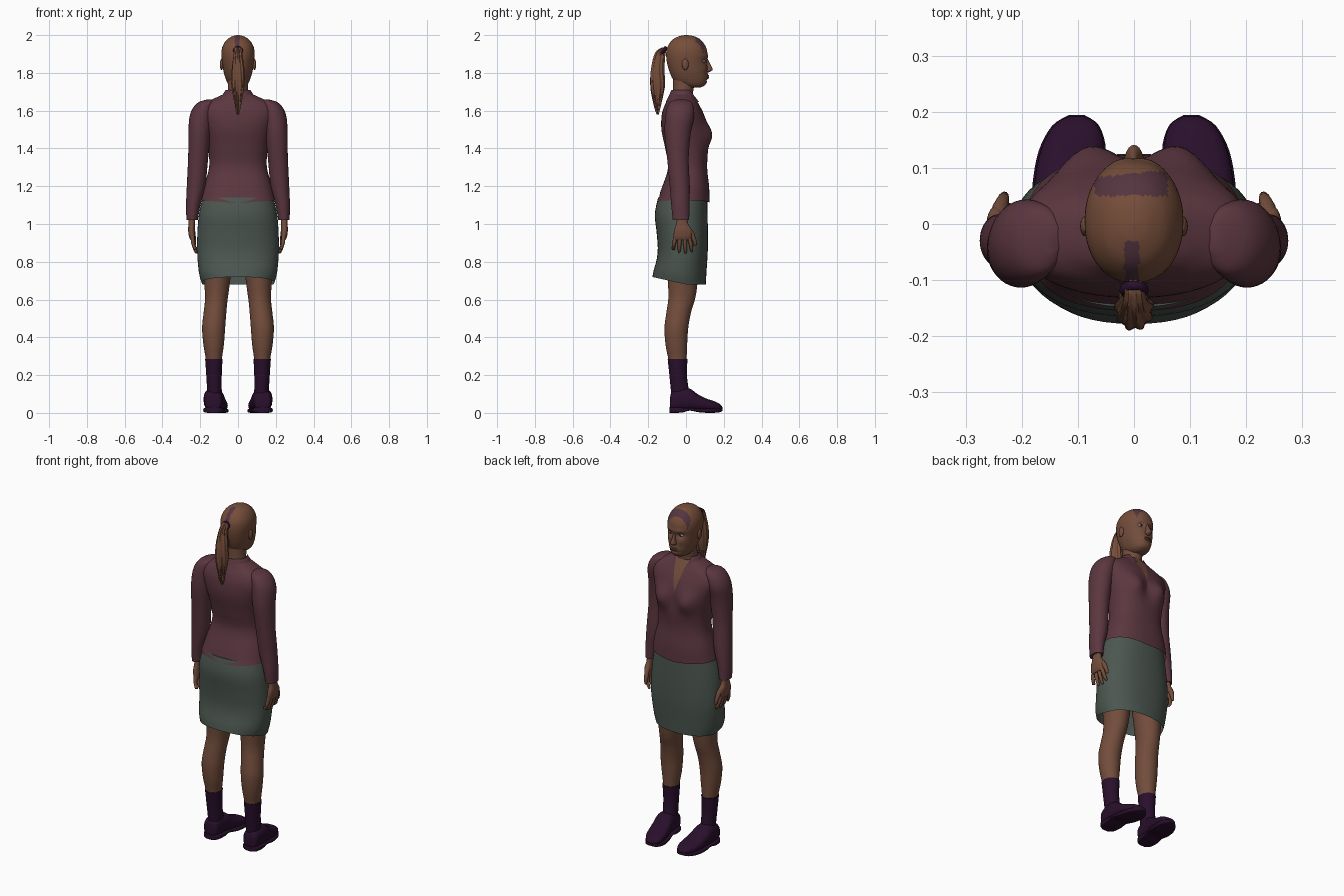
import bpy, bmesh, math, random
from mathutils import Vector

random.seed(4)
if "Cube" in bpy.data.objects:
    bpy.data.objects.remove(bpy.data.objects["Cube"])


def material(name, r, g, b):
    m = bpy.data.materials.new(name)
    m.use_nodes = True
    m.diffuse_color = (r, g, b, 1)
    bsdf = m.node_tree.nodes["Principled BSDF"]
    bsdf.inputs["Base Color"].default_value = (r, g, b, 1)
    bsdf.inputs["Roughness"].default_value = 0.8
    return m


skin = material("warm brown skin", 0.17, 0.074, 0.045)
hair = material("brown hair", 0.18, 0.075, 0.042)
plum = material("plum hair streak", 0.09, 0.035, 0.05)
wine = material("wine jacket", 0.105, 0.037, 0.05)
grey = material("grey green skirt", 0.072, 0.094, 0.08)
dark = material("dark purple leather", 0.022, 0.005, 0.025)
white = material("eye white", 0.35, 0.3, 0.27)


def finish(name, bm, mats, rule=None):
    bmesh.ops.recalc_face_normals(bm, faces=bm.faces)
    bm.normal_update()
    for f in bm.faces:
        f.smooth = True
        if rule:
            f.material_index = rule(f.calc_center_median(), f.normal)
    mesh = bpy.data.meshes.new(name)
    bm.to_mesh(mesh)
    bm.free()
    mesh.set_sharp_from_angle(angle=math.radians(50))
    for m in mats:
        mesh.materials.append(m)
    ob = bpy.data.objects.new(name, mesh)
    bpy.context.collection.objects.link(ob)
    return ob


def smooth_rows(rows, steps):
    """Catmull-Rom interpolation between the cross-sections."""
    out, n = [], len(rows)
    for i in range(n - 1):
        quad = [rows[max(i - 1, 0)], rows[i], rows[i + 1], rows[min(i + 2, n - 1)]]
        for k in range(steps):
            t = k / steps
            out.append([0.5 * (2 * b + (c - a) * t + (2*a - 5*b + 4*c - d) * t*t
                               + (3*b - a - 3*c + d) * t**3) for a, b, c, d in zip(*quad)])
    return out + [list(rows[-1])]


def loft(name, rows, mats, side=1, along="z", p=2.0, seg=40, steps=4,
         shape=None, caps=(True, True), cuts=(), rule=None, drop=None):
    """Rows are: position, x centre, x half width, low and high of the other axis."""
    bm, rings = bmesh.new(), []
    for t, cx, w, lo, hi in smooth_rows(rows, steps):
        ring = []
        for i in range(seg):
            a = math.tau * i / seg
            c, s = math.cos(a), math.sin(a)
            x = cx + w * math.copysign(abs(c) ** (2 / p), c)
            o = (lo + hi) / 2 + (hi - lo) / 2 * math.copysign(abs(s) ** (2 / p), s)
            v = Vector((x, o, t) if along == "z" else (x, t, o))
            if shape:
                v = shape(v, a)
            ring.append(bm.verts.new((v.x * side, v.y, v.z)))
        rings.append(ring)
    for r, q in zip(rings, rings[1:]):
        for i in range(seg):
            j = (i + 1) % seg
            bm.faces.new((r[i], r[j], q[j], q[i]))
    for on, ring in zip(caps, (rings[0], rings[-1])):
        if on:
            bm.faces.new(ring)
    for co, no in cuts:
        bmesh.ops.bisect_plane(bm, geom=bm.verts[:] + bm.edges[:] + bm.faces[:],
                               plane_co=co, plane_no=no, dist=1e-5)
    if drop:
        gone = [f for f in bm.faces if drop(f.calc_center_median())]
        bmesh.ops.delete(bm, geom=gone, context="FACES")
    return finish(name, bm, mats, rule)


def ball(name, loc, size, mat):
    bm = bmesh.new()
    bmesh.ops.create_uvsphere(bm, u_segments=20, v_segments=12, radius=1)
    bmesh.ops.scale(bm, vec=size, verts=bm.verts)
    bmesh.ops.translate(bm, vec=loc, verts=bm.verts)
    return finish(name, bm, [mat])


def tube(name, pts, radii, mat):
    cu = bpy.data.curves.new(name, "CURVE")
    cu.dimensions, cu.bevel_depth, cu.bevel_resolution = "3D", 1, 3
    cu.use_fill_caps = True
    sp = cu.splines.new("POLY")
    sp.points.add(len(pts) - 1)
    for q, co, r in zip(sp.points, pts, radii):
        q.co, q.radius = (*co, 1), r
    cu.materials.append(mat)
    bpy.context.collection.objects.link(bpy.data.objects.new(name, cu))


def bump(v, x, z, rx, rz):
    return math.exp(-((abs(v.x) - x) / rx) ** 2 - ((v.z - z) / rz) ** 2)


# Jacket body with bust and an open neckline
def jacket_shape(v, a):
    if v.y > 0:
        v.y += 0.028 * bump(v, 0.085, 1.47, 0.05, 0.06) - 0.01 * bump(v, 0, 1.47, 0.03, 0.06)
    if v.z < 1.16:
        v.z -= 0.015 * (1 - min(abs(v.x) / 0.19, 1))
    return v


def in_neckline(c):
    return c.y > 0 and abs(c.x) < (c.z - 1.52) * 0.26


neck_cuts = [((0, 0, 1.52), (s, 0, -0.26)) for s in (1, -1)]
loft("jacket_body", [
    (1.125, 0, .197, -.155, .125), (1.2, 0, .18, -.125, .122), (1.3, 0, .153, -.095, .112),
    (1.4, 0, .158, -.11, .117), (1.5, 0, .18, -.13, .118), (1.58, 0, .205, -.128, .095),
    (1.63, 0, .19, -.112, .07), (1.665, 0, .125, -.092, .05), (1.69, 0, .07, -.078, .036)],
    [wine, skin], p=2.4, seg=64, steps=6, shape=jacket_shape, caps=(False, True),
    cuts=neck_cuts, rule=lambda c, n: int(in_neckline(c)))
loft("jacket_collar", [(1.645, 0, .115, -.108, .073), (1.68, 0, .085, -.09, .052),
                       (1.708, 0, .066, -.078, .038), (1.7, 0, .061, -.073, .034)],
     [wine], seg=48, caps=(False, False), cuts=neck_cuts, drop=in_neckline)


# Skirt, with the hem a little higher at the back
def skirt_shape(v, a):
    if v.z < 0.8:
        v.z += 0.04 * max(-v.y, 0) / 0.18 * (0.8 - v.z) / 0.12
    return v


loft("skirt", [(.68, 0, .192, -.178, .105), (.74, 0, .207, -.17, .108),
               (.85, 0, .216, -.15, .115), (.95, 0, .215, -.155, .116),
               (1.05, 0, .207, -.165, .114), (1.14, 0, .188, -.148, .112)],
     [grey], p=2.3, seg=56, shape=skirt_shape, caps=(False, True))

# Limbs, hands and shoes on both sides
for side, word in ((1, "left"), (-1, "right")):
    loft(word + "_sleeve", [
        (1.022, .243, .030, -.07, .017), (1.1, .237, .038, -.078, .018),
        (1.2, .222, .049, -.086, .02), (1.35, .211, .053, -.1, .014),
        (1.48, .203, .059, -.113, .025), (1.56, .196, .062, -.11, .042),
        (1.61, .184, .057, -.102, .042), (1.645, .165, .043, -.085, .03),
        (1.66, .145, .015, -.05, .0)], [wine], side=side)
    loft(word + "_palm", [
        (.915, .24, .012, -.062, .024), (.935, .243, .017, -.066, .03),
        (.97, .246, .018, -.062, .03), (1.0, .245, .017, -.052, .012),
        (1.04, .244, .018, -.046, .006)], [skin], side=side, p=2.4, seg=24)
    for i, finger in enumerate(("little", "ring", "middle", "index")):
        y = -0.054 + i * 0.023
        fan = (i - 1.5) * 0.006
        tip = (0.868, 0.848, 0.843, 0.852)[i]
        tube(f"{word}_{finger}_finger",
             [(side * .241, y, .935), (side * .238, y + fan, .9),
              (side * .229, y + fan * 1.5, .87), (side * .221, y + fan * 1.7, tip + .006),
              (side * .22, y + fan * 1.7, tip)], [.0115, .0105, .009, .007, .003], skin)
    tube(word + "_thumb", [(side * .244, .005, .98), (side * .238, .03, .95),
                           (side * .233, .044, .915), (side * .231, .05, .89),
                           (side * .231, .051, .884)], [.014, .014, .011, .008, .003], skin)
    loft(word + "_leg", [
        (.2, .128, .038, -.085, .0), (.28, .128, .042, -.093, .003),
        (.36, .129, .054, -.108, .006), (.45, .129, .061, -.114, .012),
        (.53, .122, .06, -.104, .026), (.6, .115, .06, -.094, .047),
        (.68, .111, .067, -.095, .06), (.9, .105, .09, -.11, .08)], [skin], side=side)
    loft(word + "_sock", [
        (.07, .125, .04, -.075, .025), (.12, .125, .039, -.08, .015),
        (.2, .127, .041, -.088, .005), (.285, .128, .046, -.097, .008)],
        [dark], side=side, seg=32)
    loft(word + "_shoe", [
        (-.085, .13, .02, .025, .075), (-.075, .13, .042, .012, .11),
        (-.03, .13, .05, .01, .127), (.02, .128, .054, .012, .128),
        (.06, .122, .057, .012, .1), (.11, .114, .058, .01, .075),
        (.15, .107, .052, .01, .062), (.18, .103, .035, .012, .046),
        (.192, .102, .012, .02, .032)], [dark], side=side, along="y", p=2.5, seg=32)
    loft(word + "_sole", [
        (-.087, .13, .025, .0, .03), (-.07, .13, .047, .0, .03),
        (-.02, .129, .055, .002, .028), (.02, .126, .056, .012, .026),
        (.07, .12, .061, .003, .024), (.13, .11, .06, .0, .023),
        (.175, .104, .042, .003, .025), (.194, .102, .014, .01, .025)],
        [dark], side=side, along="y", p=5, seg=32)
    # Ears and eyes
    ball(word + "_ear", (side * .087, -.004, 1.845), (.009, .018, .03), skin)
    ball(word + "_eye", (side * .033, .089, 1.862), (.015, .013, .009), white)
    ball(word + "_iris", (side * .033, .098, 1.862), (.006, .0055, .006), dark)


# Head: brow, sockets, cheeks and mouth pressed into a smooth loft
def face_shape(v, a):
    if v.y > 0.03:
        v.y += (-0.013 * bump(v, .033, 1.862, .018, .014) + 0.005 * bump(v, .03, 1.887, .03, .01)
                + 0.006 * bump(v, 0, 1.78, .022, .012) - 0.005 * bump(v, 0, 1.762, .03, .006)
                + 0.004 * bump(v, .045, 1.825, .02, .018))
    return v


def hair_rule(c, n):
    if c.z < 1.81 + 0.72 * (c.y + 0.04):
        return 0
    band = 0.05 < c.y < 0.09 + 0.1 * c.x and -0.07 < c.x < 0.06
    strip = abs(c.x + 0.004) < 0.013 and c.y < -0.03
    return 2 if band or strip else 1


loft("head", [
    (1.722, 0, .03, .01, .075), (1.735, 0, .048, -.03, .1), (1.76, 0, .062, -.065, .113),
    (1.8, 0, .075, -.085, .114), (1.85, 0, .083, -.1, .113), (1.9, 0, .088, -.105, .114),
    (1.94, 0, .082, -.097, .104), (1.975, 0, .06, -.072, .078), (1.994, 0, .03, -.036, .042),
    (2.0, 0, .004, -.004, .006)], [skin, hair, plum], p=2.15, seg=72, steps=7,
    shape=face_shape, cuts=[((0, -.04, 1.81), (0, -.72, 1))], rule=hair_rule)
loft("neck", [(1.62, 0, .075, -.08, .045), (1.68, 0, .056, -.07, .036),
              (1.74, 0, .052, -.068, .044), (1.8, 0, .054, -.07, .05)], [skin])
loft("nose", [(1.803, 0, .008, .09, .122), (1.81, 0, .017, .09, .134),
              (1.82, 0, .015, .09, .141), (1.845, 0, .009, .09, .129),
              (1.875, 0, .007, .09, .114)], [skin], seg=20)
for name, z in (("upper_lip", 1.785), ("lower_lip", 1.775)):
    ball(name, (0, .114, z), (.021, .009, .005), skin)


# Ponytail with ridged strands and a dark tie
def strands(v, a):
    k = 0.003 * math.sin(a * 9 + v.z * 14)
    return v + Vector((math.cos(a) * k, math.sin(a) * k, 0))


loft("ponytail", [
    (1.935, 0, .014, -.125, -.098), (1.905, 0, .02, -.162, -.11),
    (1.82, 0, .031, -.184, -.117), (1.74, 0, .033, -.188, -.113),
    (1.67, 0, .022, -.178, -.125), (1.61, 0, .01, -.163, -.139),
    (1.58, 0, .003, -.153, -.147)], [hair], seg=54, shape=strands)
for i in range(12):
    x, y = random.uniform(-.024, .024), random.uniform(-.178, -.125)
    low = random.uniform(1.59, 1.66)
    tube(f"hair_strand_{i + 1}", [(x, y, 1.76), (x * .9, y, 1.69),
                                  (x * .6, -.15 + (y + .15) * .6, low)],
         [.006, .005, .001], hair)
bpy.ops.mesh.primitive_torus_add(major_radius=.017, minor_radius=.009, major_segments=24,
                                 minor_segments=10, location=(0, -.118, 1.918),
                                 rotation=(math.radians(60), 0, 0))
tie = bpy.context.object
tie.name = "hair_tie"
tie.data.materials.append(dark)
bpy.ops.object.shade_smooth()
